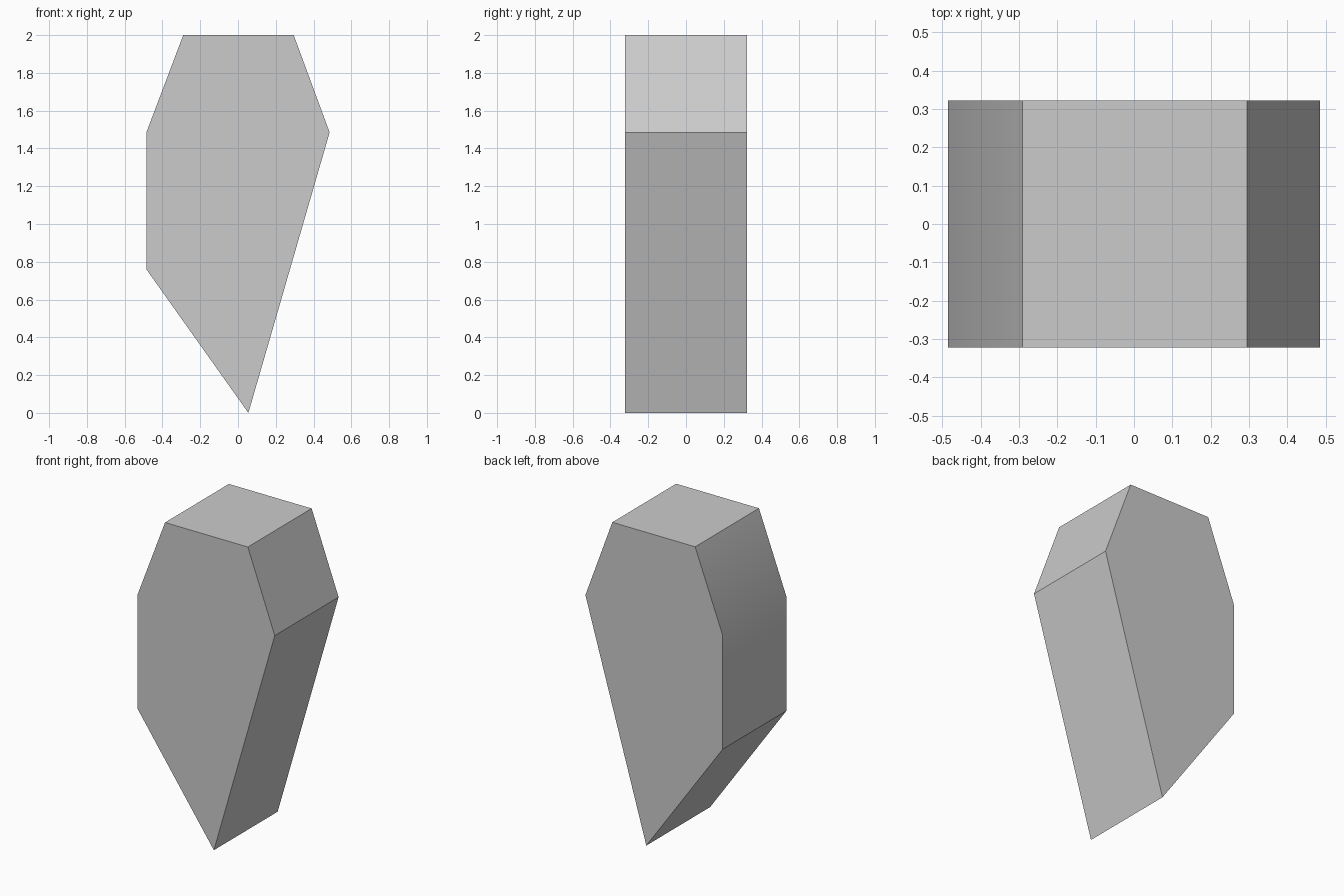
import bpy
import bmesh
import math

cube = bpy.data.objects.get("Cube")
if cube:
    bpy.data.objects.remove(cube, do_unlink=True)

# Light grey material
grey = bpy.data.materials.new("light grey")
grey.use_nodes = True
colour = (0.6, 0.6, 0.6, 1)
grey.diffuse_color = colour
grey.node_tree.nodes["Principled BSDF"].inputs["Base Color"].default_value = colour

# Block outline (x, z), extruded from front to back
outline = [(0.055, 0), (0.485, 1.485), (0.295, 2), (-0.29, 2), (-0.485, 1.485), (-0.485, 0.76)]
half_depth = 0.322

bm = bmesh.new()
front = bm.faces.new([bm.verts.new((x, -half_depth, z)) for x, z in outline])
extruded = bmesh.ops.extrude_face_region(bm, geom=[front], use_keep_orig=True)
back_verts = [g for g in extruded["geom"] if isinstance(g, bmesh.types.BMVert)]
bmesh.ops.translate(bm, verts=back_verts, vec=(0, 2 * half_depth, 0))
bmesh.ops.recalc_face_normals(bm, faces=bm.faces)

mesh = bpy.data.meshes.new("pointed_block")
bm.to_mesh(mesh)
bm.free()
mesh.materials.append(grey)
block = bpy.data.objects.new("pointed_block", mesh)
bpy.context.collection.objects.link(block)

# Soften only the shallow corner on one side
bpy.ops.object.select_all(action="DESELECT")
block.select_set(True)
bpy.context.view_layer.objects.active = block
bpy.ops.object.shade_smooth_by_angle(angle=math.radians(30))
